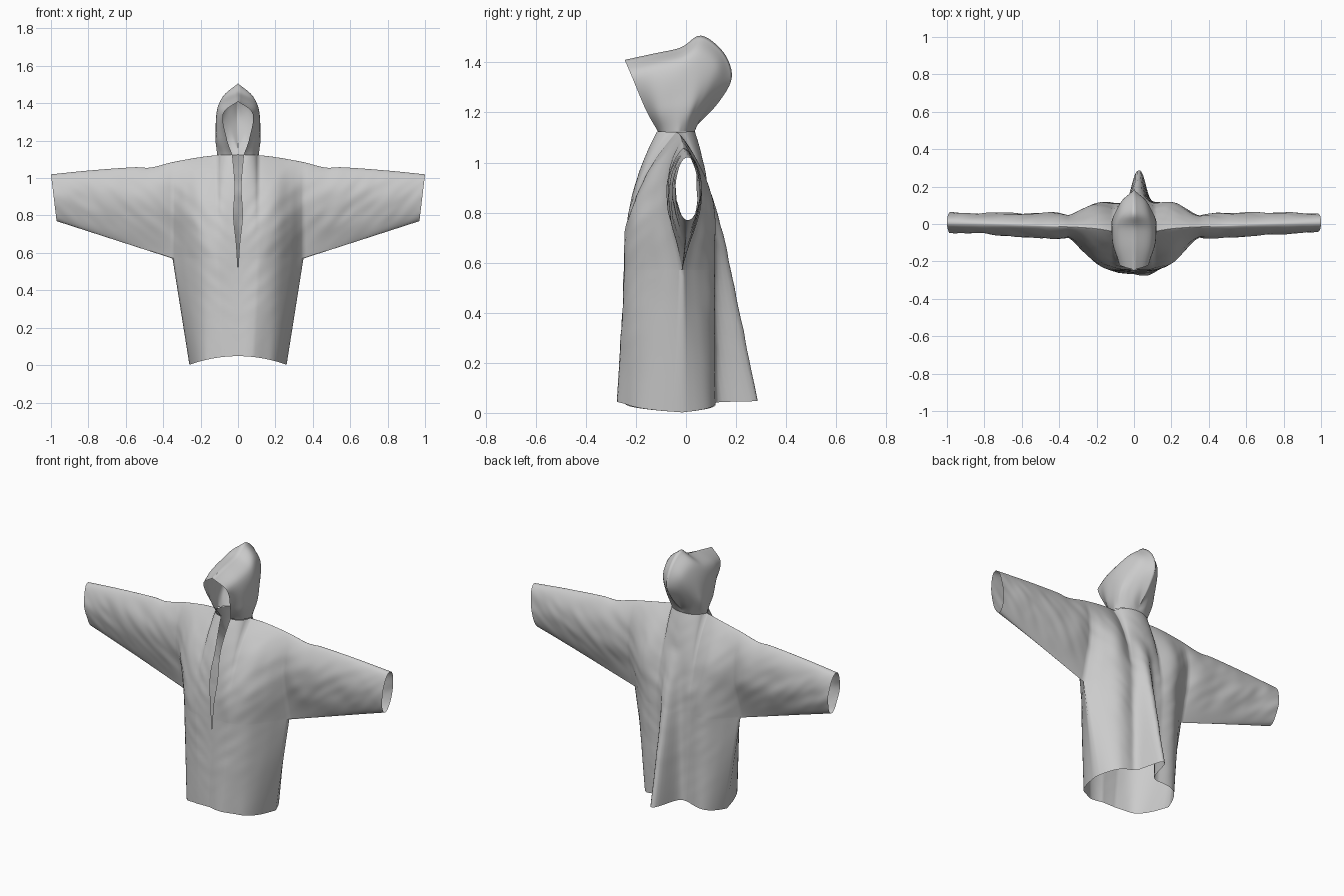
import bpy, bmesh, math
from mathutils import Vector, noise

if "Cube" in bpy.data.objects:
    bpy.data.objects.remove(bpy.data.objects["Cube"])


def curve(pts, t):
    """Smooth interpolation through (t, value) pairs."""
    if t <= pts[0][0]:
        return pts[0][1]
    if t >= pts[-1][0]:
        return pts[-1][1]
    i = max(k for k in range(len(pts) - 1) if pts[k][0] <= t)

    def slope(k):
        a, b = pts[max(k - 1, 0)], pts[min(k + 1, len(pts) - 1)]
        return (b[1] - a[1]) / (b[0] - a[0])
    (t0, p0), (t1, p1) = pts[i], pts[i + 1]
    h = t1 - t0
    s = (t - t0) / h
    return (p0 * (2*s**3 - 3*s*s + 1) + slope(i) * (h * (s**3 - 2*s*s + s))
            + p1 * (3*s*s - 2*s**3) + slope(i + 1) * (h * (s**3 - s*s)))


def add_grid(bm, rows):
    vs = [[bm.verts.new(p) for p in r] for r in rows]
    for a, b in zip(vs, vs[1:]):
        for i in range(len(a) - 1):
            bm.faces.new((a[i], a[i + 1], b[i + 1], b[i]))


def finish(bm, name):
    bmesh.ops.remove_doubles(bm, verts=bm.verts, dist=0.0006)
    bmesh.ops.dissolve_degenerate(bm, edges=bm.edges, dist=0.0001)
    bmesh.ops.recalc_face_normals(bm, faces=bm.faces)
    for f in bm.faces:
        f.smooth = True
    me = bpy.data.meshes.new(name)
    bm.to_mesh(me)
    bm.free()
    ob = bpy.data.objects.new(name, me)
    bpy.context.collection.objects.link(ob)
    return ob


# Outline and depth profiles
PIT, NECK = 0.35, 0.11
TOP = [(0, 1.125), (.11, 1.122), (.2, 1.112), (.35, 1.085), (.47, 1.056),
       (.55, 1.058), (.8, 1.04), (1, 1.02)]
SEAM = [(.11, -.04), (.2, -.025), (.35, -.015), (1, .007)]
SLIT = [(.5, 0), (.65, .009), (.8, .024), (.95, .016), (1.13, .03)]
ARM = [(.1, 0), (.25, .035), (.4, .066), (.6, .06), (1, .048)]
SHAPE = [(0, 1), (.4, 1), (.6, .85), (.8, .45), (.92, .16), (1, 0)]
HEM = [(0, .97), (.4, 1.03), (.65, .93), (.8, .72), (.92, .38), (1, 0)]


def neck_depth(x):
    return .075 * math.sqrt(max(0, 1 - (x / NECK) ** 2))


def ridge(x, z):
    # pleat hanging down the middle of the back
    return .18 * max(0, 1 - z / .92) * math.exp(-abs((x - .025) / .046) ** 2.6)


def wrinkle(x, z, side):
    # broad folds plus finer creases that run diagonally from the armpits
    a = abs(x)
    broad = noise.noise(Vector((x * 6 + z * 4, side * 5, z * 4 - x * 3)))
    fine = noise.noise(Vector(((a + z) * 5, side * 3 + x, (a - z) * 16)))
    return .7 * broad + .5 * fine


def surface(x, z, side, depth, seam, env, sx):
    y = seam + side * depth + env * .014 * min(1, z) * wrinkle(x, z, side)
    if side > 0:
        y += ridge(x, z)
    else:
        x += sx * curve(SLIT, z) * max(0, 1 - abs(x) / .1)
    return Vector((x, y, z))


def body_point(X, v, side, sx):
    """Lower body: v runs from the hem to the armpit."""
    u = X / PIT
    z0 = .002 + .046 * (1 - u ** 2)
    z = z0 + (.57 - z0) * v
    x = sx * u * (.26 + .09 * v)
    shape = curve(HEM, u) * (1 - v) + curve(SHAPE, u) * v
    full = (.205 + .02 * (1 - v)) if side < 0 else .15
    fold = 1 + .05 * (1 - v) * math.sin(x * 24 + 1)
    return surface(x, z, side, full * shape * fold, curve(SEAM, X), shape, sx)


def upper_point(X, v, side, sx):
    """Chest, shoulders and sleeves: v runs from underside to shoulder."""
    top = curve(TOP, X)
    out = max(0, X - PIT) / .65
    bot = .57 + out * .2
    z = bot + (top - bot) * v
    x = sx * (X - .03 * (1 - v) * out)
    chest = curve(SHAPE, X / PIT) if X < PIT else 0
    power = 1.5 - .45 * out
    arm = max(0, math.sin(math.pi * v ** power)) ** (.75 - .3 * out) * curve(ARM, X)
    arm *= 1 if side < 0 else 1.08
    depth = (.205 if side < 0 else .15) * chest * (1 - v ** 2.2) + arm
    depth += neck_depth(X) * v * v
    env = chest * (1 - v) + max(0, math.sin(math.pi * v)) * min(1, X / .3)
    return surface(x, z, side, depth, curve(SEAM, X), env, sx)


# Body with wide sleeves, open hem, open cuffs and front slit
cols_body = [NECK * i / 10 for i in range(11)] + \
            [NECK + (PIT - NECK) * i / 20 for i in range(1, 21)]
cols_all = cols_body + [PIT + (1 - PIT) * i / 40 for i in range(1, 41)]
v_low = [i / 24 for i in range(25)]
v_up = [.5 - .5 * math.cos(math.pi * i / 36) for i in range(37)]
bm = bmesh.new()
for sx in (-1, 1):
    for side in (-1, 1):
        add_grid(bm, [[body_point(X, v, side, sx) for X in cols_body] for v in v_low])
        add_grid(bm, [[upper_point(X, v, side, sx) for X in cols_all] for v in v_up])
finish(bm, "robe_body_and_sleeves")

# Hood: ribs from the neckline (angle) over two side points to the centre seam
RIBS = [
    (16, (.06, -.16, 1.21), (.078, -.217, 1.345), (0, -.245, 1.41)),
    (47, (.108, -.11, 1.22), (.096, -.13, 1.375), (0, -.13, 1.435)),
    (90, (.12, -.04, 1.24), (.10, -.03, 1.40), (0, -.02, 1.46)),
    (108, (.118, .02, 1.24), (.083, .05, 1.425), (0, .06, 1.507)),
    (125, (.10, .05, 1.24), (.066, .12, 1.38), (0, .15, 1.44)),
    (147, (.08, .06, 1.22), (.05, .13, 1.31), (0, .183, 1.34)),
    (164, (.045, .06, 1.18), (.03, .10, 1.23), (0, .13, 1.24)),
    (180, (0, .04, 1.14), (0, .045, 1.15), (0, .05, 1.155)),
]


def neck(angle):
    a = math.radians(angle)
    return Vector((NECK * math.sin(a), -.04 - .075 * math.cos(a), 1.124))


ribs = [[neck(r[0])] + [Vector(p) for p in r[1:]] for r in RIBS]
tracks = [[(j / 7, r[k]) for j, r in enumerate(ribs)] for k in range(4)]
bm = bmesh.new()
for sx in (-1, 1):
    rows = []
    for j in range(43):
        ctrl = [curve(t, j / 42) for t in tracks]
        rib = list(zip((0, .36, .72, 1), ctrl))
        row = [curve(rib, i / 24) for i in range(25)]
        rows.append([Vector((sx * max(0, p.x), p.y, p.z)) for p in row])
    add_grid(bm, rows)
finish(bm, "hood")
